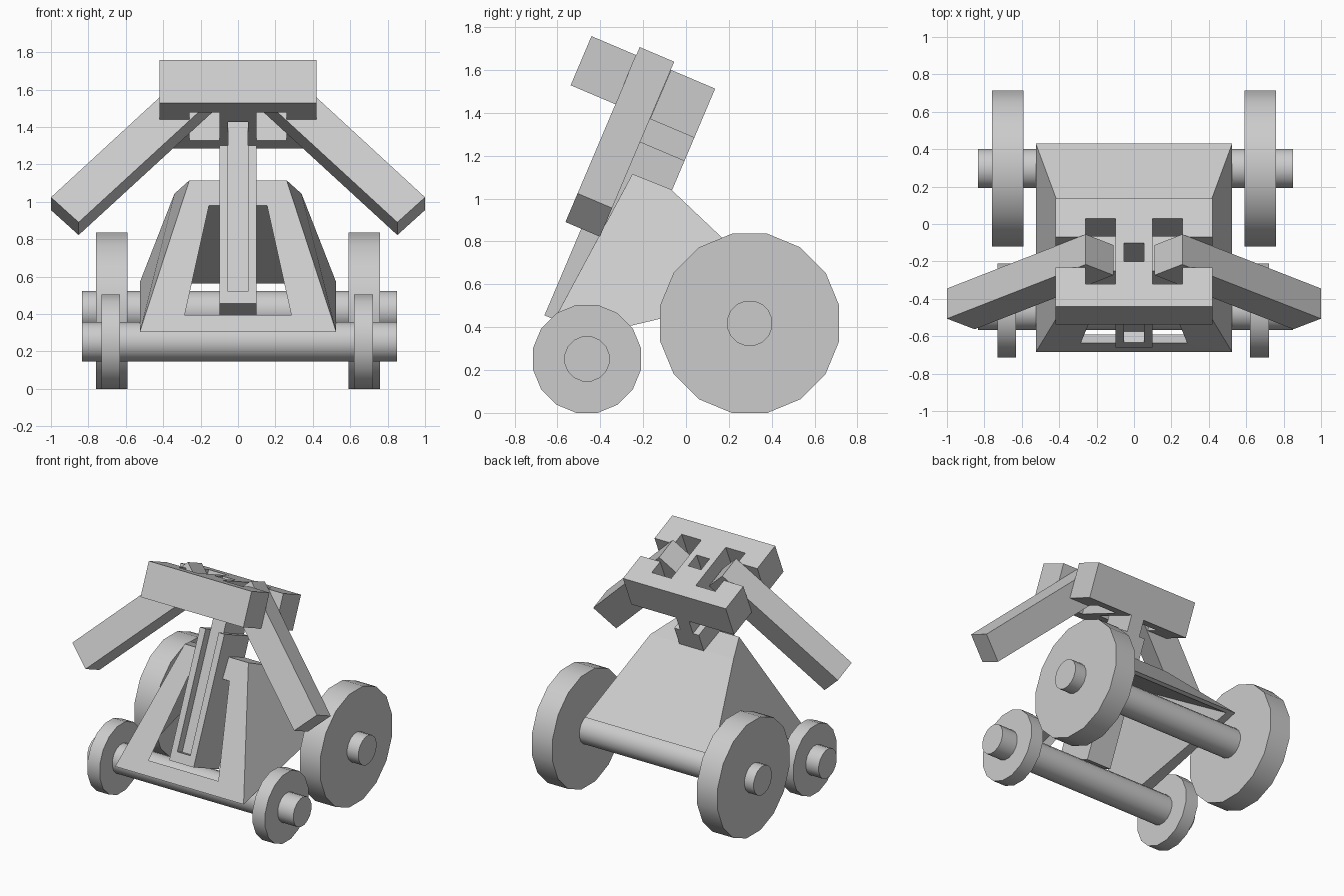
import bpy, bmesh
from math import radians, cos, pi
from mathutils import Matrix

if "Cube" in bpy.data.objects:
    bpy.data.objects.remove(bpy.data.objects["Cube"])

TILT = (-radians(23), 0, 0)   # launcher leans back; its local axes are x, depth, height


def finish(name, bm, rot=(0, 0, 0)):
    bmesh.ops.recalc_face_normals(bm, faces=bm.faces)
    me = bpy.data.meshes.new(name)
    bm.to_mesh(me)
    bm.free()
    ob = bpy.data.objects.new(name, me)
    ob.rotation_euler = rot
    bpy.context.collection.objects.link(ob)
    return ob


def prism(name, pts, vec, rot=TILT):
    bm = bmesh.new()
    f = bm.faces.new([bm.verts.new(p) for p in pts])
    r = bmesh.ops.extrude_face_region(bm, geom=[f])
    bmesh.ops.translate(bm, vec=vec, verts=[v for v in r["geom"] if isinstance(v, bmesh.types.BMVert)])
    return finish(name, bm, rot)


def box(name, x, v0, v1, u0, u1):
    return prism(name, [(-x, v0, u0), (x, v0, u0), (x, v1, u0), (-x, v1, u0)], (0, 0, u1 - u0))


def cylinder(name, x0, x1, y, z, r):
    bm = bmesh.new()
    R = r / cos(pi / 16)
    bmesh.ops.create_cone(bm, cap_ends=True, segments=16, radius1=R, radius2=R, depth=x1 - x0)
    bm.transform(Matrix.Translation(((x0 + x1) / 2, y, z)) @ Matrix.Rotation(pi / 2, 4, 'Y')
                 @ Matrix.Rotation(pi / 16, 4, 'Z'))
    ob = finish(name, bm)
    bpy.ops.object.select_all(action='DESELECT')
    ob.select_set(True)
    bpy.context.view_layer.objects.active = ob
    bpy.ops.object.shade_smooth_by_angle(angle=radians(30))


# axles and wheels
for end, y, r, spans in (("rear", 0.297, 0.418, ((-0.76, -0.592), (0.59, 0.758))),
                         ("front", -0.462, 0.252, ((-0.73, -0.63), (0.62, 0.722)))):
    cylinder(end + "_axle", -0.835, 0.85, y, r, 0.105)
    for side, (a, b) in zip(("left", "right"), spans):
        cylinder(f"{end}_wheel_{side}", a, b, y, r, r)

# body: sloped frustum, with the front opening bridged to the bottom opening
bm = bmesh.new()


def pair(x, y, z):
    return bm.verts.new((-x, y, z)), bm.verts.new((x, y, z))


fb, ft = pair(0.525, -0.685, 0.305), pair(0.26, -0.25, 1.115)
bb, bt = pair(0.525, 0.43, 0.57), pair(0.34, -0.07, 1.043)
ob_, ot = pair(0.285, -0.637, 0.395), pair(0.155, -0.323, 0.98)
ib, it = pair(0.43, -0.59, 0.328), pair(0.47, 0.40, 0.563)
bm.faces.new((ft[0], ft[1], bt[1], bt[0]))
bm.faces.new((bt[0], bt[1], bb[1], bb[0]))
for s in (0, 1):
    bm.faces.new((fb[s], ft[s], bt[s], bb[s]))
outer_f, inner_f = (fb[0], fb[1], ft[1], ft[0]), (ob_[0], ob_[1], ot[1], ot[0])
outer_b, inner_b = (fb[0], fb[1], bb[1], bb[0]), (ib[0], ib[1], it[1], it[0])
for a, b in ((outer_f, inner_f), (outer_b, inner_b), (inner_f, inner_b)):
    for i in range(4):
        j = (i + 1) % 4
        bm.faces.new((a[i], a[j], b[j], b[i]))
finish("body_frame", bm)

# head frame: H-shaped block with notches for the arms
half = [(0.42, -1.093), (0.42, -0.866), (0.26, -0.866), (0.26, -0.963), (0.10, -0.963),
        (0.10, -0.582), (0.26, -0.582), (0.26, -0.69), (0.42, -0.69), (0.42, -0.466)]
outline = half + [(-x, v) for x, v in reversed(half)]
head = prism("head_frame", [(x, v, 1.197) for x, v in outline], (0, 0, 0.249))

# stock, with the neck joining it to the head
stock = box("stock", 0.10, -0.786, -0.466, 0.161, 1.081)
box("stock_neck", 0.053, -0.723, -0.466, 1.081, 1.197)

# bolt channel through stock and head
cutter = box("channel_cutter", 0.053, -0.831, -0.723, 0.231, 1.6)
cutter.hide_render = True
for ob in (stock, head):
    m = ob.modifiers.new("channel", 'BOOLEAN')
    m.operation, m.solver, m.object = 'DIFFERENCE', 'EXACT', cutter
    bpy.context.view_layer.objects.active = ob
    bpy.ops.object.modifier_apply(modifier=m.name)
bpy.data.objects.remove(cutter)

# throwing arms
arm = [(1.0, 0.745), (0.852, 0.60), (0.11, 1.34), (0.258, 1.487)]
for side, s in (("left", -1), ("right", 1)):
    prism("arm_" + side, [(s * x, -0.866, u) for x, u in arm], (0, 0.175, 0))
